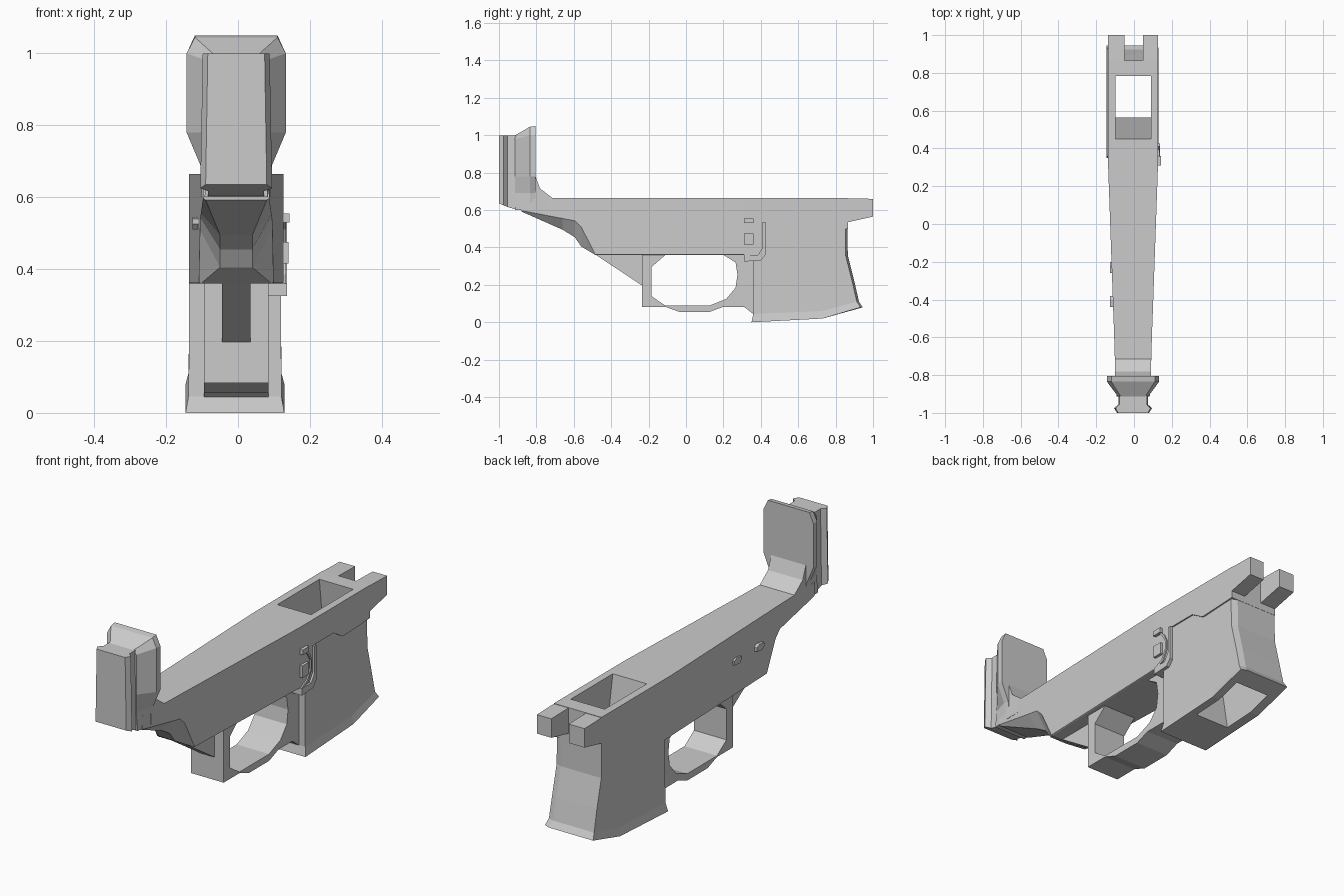
import bpy, bmesh

CX = -0.005  # body centreline


def loft(name, rings):
    """Skin a list of equal-length point rings and cap both ends."""
    bm = bmesh.new()
    vs = [[bm.verts.new(p) for p in ring] for ring in rings]
    n = len(vs[0])
    for a, b in zip(vs, vs[1:]):
        for i in range(n):
            j = (i + 1) % n
            bm.faces.new((a[i], a[j], b[j], b[i]))
    bm.faces.new(vs[0])
    bm.faces.new(vs[-1])
    bmesh.ops.recalc_face_normals(bm, faces=bm.faces)
    me = bpy.data.meshes.new(name)
    bm.to_mesh(me)
    bm.free()
    ob = bpy.data.objects.new(name, me)
    bpy.context.collection.objects.link(ob)
    return ob


def prism(name, profile, x0, x1):
    """Extrude a (y, z) side profile between two x positions."""
    return loft(name, [[(x, y, z) for y, z in profile] for x in (x0, x1)])


def box(name, x, y, z):
    return prism(name, [(y[0], z[0]), (y[1], z[0]), (y[1], z[1]), (y[0], z[1])], *x)


def mirrored(half, y):
    """Close a half outline of (x, z) points across the centreline."""
    return [(CX + x, y, z) for x, z in half] + [(CX - x, y, z) for x, z in reversed(half)]


# Tapered rear body: y, side width, side bottom, keel width, keel bottom
rear = [(-.88, .092, .597, .085, .592), (-.66, .098, .555, .045, .495),
        (-.595, .1, .543, .045, .455), (-.56, .101, .51, .045, .405),
        (-.485, .104, .362, .098, .36), (.31, .132, .362, .13, .36)]
loft("rear_body", [mirrored([(w, .665), (w, zs), (wk, zk)], y)
                   for y, w, zs, wk, zk in rear])

# Forward body with stepped lower edge
front_body = prism("front_body", [
    (.31, .665), (.31, .36), (.425, .36), (.425, .535), (.575, .535),
    (.65, .49), (.865, .5), (.865, .665)], CX - .132, CX + .132)

# Forked front lugs
for side, x in (("left", (-.137, -.05)), ("right", (.047, .127))):
    prism(side + "_front_lug", [(.86, .663), (1, .66), (1, .565), (.865, .535), (.86, .535)], *x)

# Flared well housing: xl, xr, then (y, z) of back, middle and front
levels = [(-.136, .12, (.36, .6), (.7, .6), (.863, .6)),
          (-.136, .12, (.36, .36), (.7, .36), (.865, .36)),
          (-.136, .12, (.36, .2), (.71, .2), (.9, .22)),
          (-.138, .121, (.36, .045), (.73, .06), (.925, .11)),
          (-.146, .129, (.35, 0), (.73, .02), (.945, .08))]
housing = loft("well_housing", [
    [(xl, *b), (xr, *b), (xr, *m), (xr, f[0] - .012, f[1]), (xr - .03, *f), (xl, *f), (xl, *m)]
    for xl, xr, b, m, f in levels])

# Slanted well opening
cutter = prism("well_cutter", [(.445, .7), (.78, .7), (.87, -.05), (.575, -.05)], -.098, .09)
cutter.hide_render = True
cutter.hide_viewport = True
for ob in (front_body, housing):
    mod = ob.modifiers.new("well", 'BOOLEAN')
    mod.operation = 'DIFFERENCE'
    mod.solver = 'EXACT'
    mod.object = cutter

# Guard loop and thin web behind it
prism("guard_loop", [
    (-.235, .37), (-.235, .083), (-.11, .083), (-.035, .055), (.125, .055), (.2, .083),
    (.31, .083), (.365, .04), (.365, .37), (.2, .37), (.2, .36), (.265, .32), (.275, .255),
    (.265, .185), (.215, .125), (.125, .089), (-.11, .089), (-.185, .14), (-.185, .295),
    (-.11, .36), (-.11, .37)], CX - .09, CX + .09)
prism("rear_web", [(-.485, .362), (-.235, .197), (-.22, .197), (-.22, .362)], -.045, .035)

# Rear upright plate with chamfered crown and tapered foot
plate = [(-.913, .08, .08, .065, .98, 1.0), (-.835, .1, .138, .115, 1.0, 1.045),
         (-.805, .1, .138, .115, 1.0, 1.05)]
loft("rear_plate", [mirrored([(.088, .6), (a, .69), (b, .78), (b, zs), (c, zt)], y)
                    for y, a, b, c, zs, zt in plate])
prism("plate_neck", [(-.82, .78), (-.805, .78), (-.78, .715), (-.715, .665), (-.715, .6),
                     (-.82, .6)], CX - .096, CX + .096)

# Flared end cap
cap = [(-1, .085, .635), (-.975, .1, .625), (-.955, .078, .617), (-.9, .078, .6)]
loft("end_cap", [mirrored([(w, z), (w * .93, 1.0)], y) for y, w, z in cap])

# Raised fence, button and catch on the right side
prism("right_fence", [(.31, .325), (.4, .33), (.425, .36), (.425, .535), (.41, .535),
                      (.41, .4), (.385, .36), (.31, .36)], .08, .137)
prism("curved_rib", [(.31, .36), (.36, .385), (.385, .43), (.385, .475), (.365, .51), (.33, .54),
                     (.34, .545), (.375, .515), (.395, .475), (.395, .425), (.37, .375),
                     (.33, .355)], .11, .134)
box("release_button", (.11, .141), (.31, .36), (.415, .475))
box("catch_tab", (.11, .143), (.31, .36), (.53, .555))

# Small wedge tabs on the left side
for i, y in enumerate((-.41, -.23)):
    prism(f"left_tab_{i + 1}", [(y - .03, .525), (y - .015, .51), (y + .03, .515),
                                (y + .03, .535), (y + .01, .545), (y - .03, .54)], -.127, -.09)
